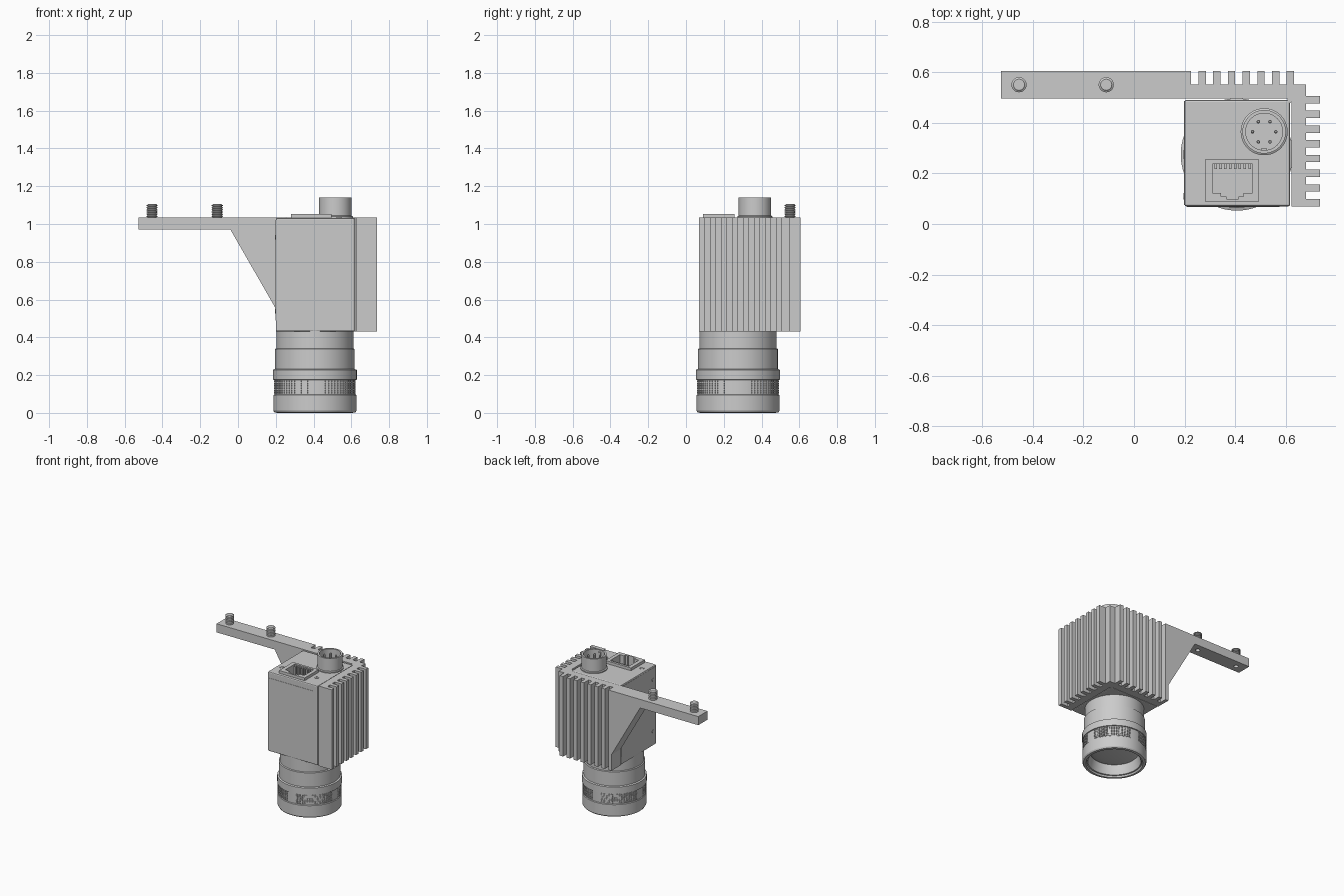
import bpy, bmesh, math
from mathutils import Matrix, Vector

if "Cube" in bpy.data.objects:
    bpy.data.objects.remove(bpy.data.objects["Cube"])


def finish(name, bm, smooth=False):
    bmesh.ops.recalc_face_normals(bm, faces=bm.faces[:])
    me = bpy.data.meshes.new(name)
    bm.to_mesh(me)
    bm.free()
    ob = bpy.data.objects.new(name, me)
    bpy.context.collection.objects.link(ob)
    bpy.ops.object.select_all(action='DESELECT')
    ob.select_set(True)
    bpy.context.view_layer.objects.active = ob
    if smooth:
        bpy.ops.object.shade_smooth_by_angle(angle=math.radians(30))
    return ob


def prism(name, pts, lo, hi, axis='z'):
    """Extrude an outline along z (points are x, y) or along y (points are x, z)."""
    bm = bmesh.new()
    co = [(a, b, lo) if axis == 'z' else (a, lo, b) for a, b in pts]
    face = bm.faces.new([bm.verts.new(c) for c in co])
    ext = bmesh.ops.extrude_face_region(bm, geom=[face])
    d = Vector((0, 0, hi - lo)) if axis == 'z' else Vector((0, hi - lo, 0))
    bmesh.ops.translate(bm, vec=d, verts=[v for v in ext['geom'] if isinstance(v, bmesh.types.BMVert)])
    return finish(name, bm)


def box(name, x0, x1, y0, y1, z0, z1, bevel=0):
    ob = prism(name, [(x0, y0), (x1, y0), (x1, y1), (x0, y1)], z0, z1)
    if bevel:
        m = ob.modifiers.new('Bevel', 'BEVEL')
        m.width, m.segments = bevel, 2
    return ob


def lathe(name, profile, x, y, n=64):
    """Spin a radius/height profile round a vertical axis."""
    bm = bmesh.new()
    rings = []
    for r, z in profile:
        if r < 1e-6:
            rings.append([bm.verts.new((x, y, z))] * n)
        else:
            rings.append([bm.verts.new((x + r * math.cos(2 * math.pi * i / n),
                                        y + r * math.sin(2 * math.pi * i / n), z)) for i in range(n)])
    for a, b in zip(rings, rings[1:]):
        for i in range(n):
            j = (i + 1) % n
            bm.faces.new(list(dict.fromkeys((a[i], a[j], b[j], b[i]))))
    return finish(name, bm, True)


def cut(ob, cutter):
    m = ob.modifiers.new('Cut', 'BOOLEAN')
    m.operation, m.solver, m.object = 'DIFFERENCE', 'EXACT', cutter
    bpy.context.view_layer.objects.active = ob
    for mod in list(ob.modifiers):
        bpy.ops.object.modifier_apply(modifier=mod.name)
    bpy.data.objects.remove(cutter)


ZB, ZT = 0.43, 1.035          # bottom and top of housing
PITCH, FIN = 0.0582, 0.029    # cooling fin spacing and width

# Camera housing with socket opening
body = box('camera_housing', 0.2, 0.618, 0.07, 0.491, ZB, 1.032, 0.008)
JACK = [(0.31, 0.238), (0.31, 0.122), (0.345, 0.122), (0.345, 0.108), (0.365, 0.108), (0.365, 0.098),
        (0.413, 0.098), (0.413, 0.108), (0.433, 0.108), (0.433, 0.122), (0.468, 0.122), (0.468, 0.238)]
cut(body, prism('jack_cutter', JACK, 0.88, 1.1))
frame = box('network_socket_frame', 0.281, 0.495, 0.09, 0.256, 1.03, 1.053)
cut(frame, prism('jack_cutter', JACK, 0.88, 1.1))
for i in range(8):
    x = 0.318 + i * 0.0192
    box('socket_contact', x, x + 0.01, 0.218, 0.24, 0.9, 1.046)

# Thin cover sheet on the front and left sides
box('front_cover', 0.208, 0.575, 0.068, 0.072, 0.49, 0.985)
box('left_cover', 0.1985, 0.203, 0.075, 0.487, 0.49, 1.02)

# Screws on top and left side
for x in (0.243, 0.534):
    lathe('top_screw', [(0, 1.02), (0.016, 1.02), (0.016, 1.035), (0.009, 1.035),
                        (0.009, 1.03), (0, 1.03)], x, 0.18, 20)
for z in (0.54, 0.93):
    bm = bmesh.new()
    bmesh.ops.create_cone(bm, cap_ends=True, segments=20, radius1=0.013, radius2=0.013, depth=0.01,
                          matrix=Matrix.Translation((0.2, 0.11, z)) @ Matrix.Rotation(math.pi / 2, 4, 'Y'))
    finish('side_screw', bm, True)

# L-shaped finned heat sink, drawn as one outline
outline = [(0.2, 0.496), (0.608, 0.496), (0.606, 0.484), (0.616, 0.478), (0.624, 0.484), (0.624, 0.07)]
for i in range(8):
    y = 0.07 + i * PITCH
    if i:
        outline.append((0.68, y))
    outline += [(0.736, y), (0.736, y + FIN), (0.68, y + FIN)]
outline.append((0.68, 0.551))
for i in reversed(range(7)):
    x = 0.255 + i * PITCH
    outline += [(x + FIN, 0.551), (x + FIN, 0.606), (x, 0.606), (x, 0.551)]
outline += [(0.226, 0.551), (0.226, 0.606), (0.2, 0.606)]
prism('heat_sink', outline, ZB, ZT)

# Mounting arm with triangular gusset
arm = prism('mounting_arm', [(-0.527, 0.97), (-0.04, 0.97), (0.2, 0.552), (0.2, ZT), (-0.527, ZT)],
            0.496, 0.606, 'y')

# Threaded mounting studs, with holes in the arm's underside
for x in (-0.455, -0.11):
    cut(arm, lathe('hole_cutter', [(0, 0.9), (0.016, 0.9), (0.016, 1.0), (0, 1.0)], x, 0.551, 24))
    prof = [(0, 1.01), (0.024, 1.01)]
    for k in range(6):
        z = 1.036 + k * 0.0115
        prof += [(0.024, z), (0.03, z + 0.003), (0.03, z + 0.006), (0.024, z + 0.009)]
    prof += [(0.022, 1.105), (0, 1.105)]
    lathe('threaded_stud', prof, x, 0.551, 32)

# Round power connector with six pins
CX, CY = 0.515, 0.365
lathe('round_connector', [(0, 1.02), (0.093, 1.02), (0.093, 1.04), (0.086, 1.044), (0.086, 1.14),
                          (0.073, 1.14), (0.073, 1.045), (0, 1.045)], CX, CY, 48)
for i in range(6):
    a = i * math.pi / 3
    lathe('connector_pin', [(0, 1.04), (0.007, 1.04), (0.007, 1.115), (0.004, 1.12), (0, 1.12)],
          CX + 0.046 * math.cos(a), CY + 0.046 * math.sin(a), 12)
box('connector_key', CX - 0.01, CX + 0.01, CY - 0.076, CY - 0.064, 1.045, 1.125)

# Lens barrel, open at the bottom
LX, LY = 0.407, 0.275
lathe('lens_barrel', [(0, 0.44), (0.204, 0.44), (0.204, 0.342), (0.211, 0.338), (0.211, 0.232),
                      (0.222, 0.228), (0.222, 0.176), (0.215, 0.174), (0.215, 0.098), (0.22, 0.094),
                      (0.22, 0.012), (0.214, 0.002), (0.196, 0.0), (0.191, 0.012), (0.183, 0.014),
                      (0.168, 0.075), (0.168, 0.1), (0, 0.1)], LX, LY, 96)
lathe('front_glass', [(0.17, 0.09)] + [(0.17 * math.cos(t * math.pi / 12), 0.09 - 0.025 * math.sin(t * math.pi / 12))
                                       for t in range(1, 6)] + [(0, 0.065)], LX, LY, 64)

# Grip pads: four patches of small raised blocks round the focus ring
bm = bmesh.new()
for patch in range(4):
    for col in range(-7, 8):
        a = math.radians(patch * 90 + 45 + col * 4.8)
        for row in range(6):
            m = (Matrix.Translation((LX, LY, 0.106 + row * 0.0122)) @ Matrix.Rotation(a, 4, 'Z')
                 @ Matrix.Translation((0.2145, 0, 0)) @ Matrix.Diagonal((0.01, 0.011, 0.008, 1)))
            bmesh.ops.create_cube(bm, size=1, matrix=m)
finish('grip_pads', bm)
